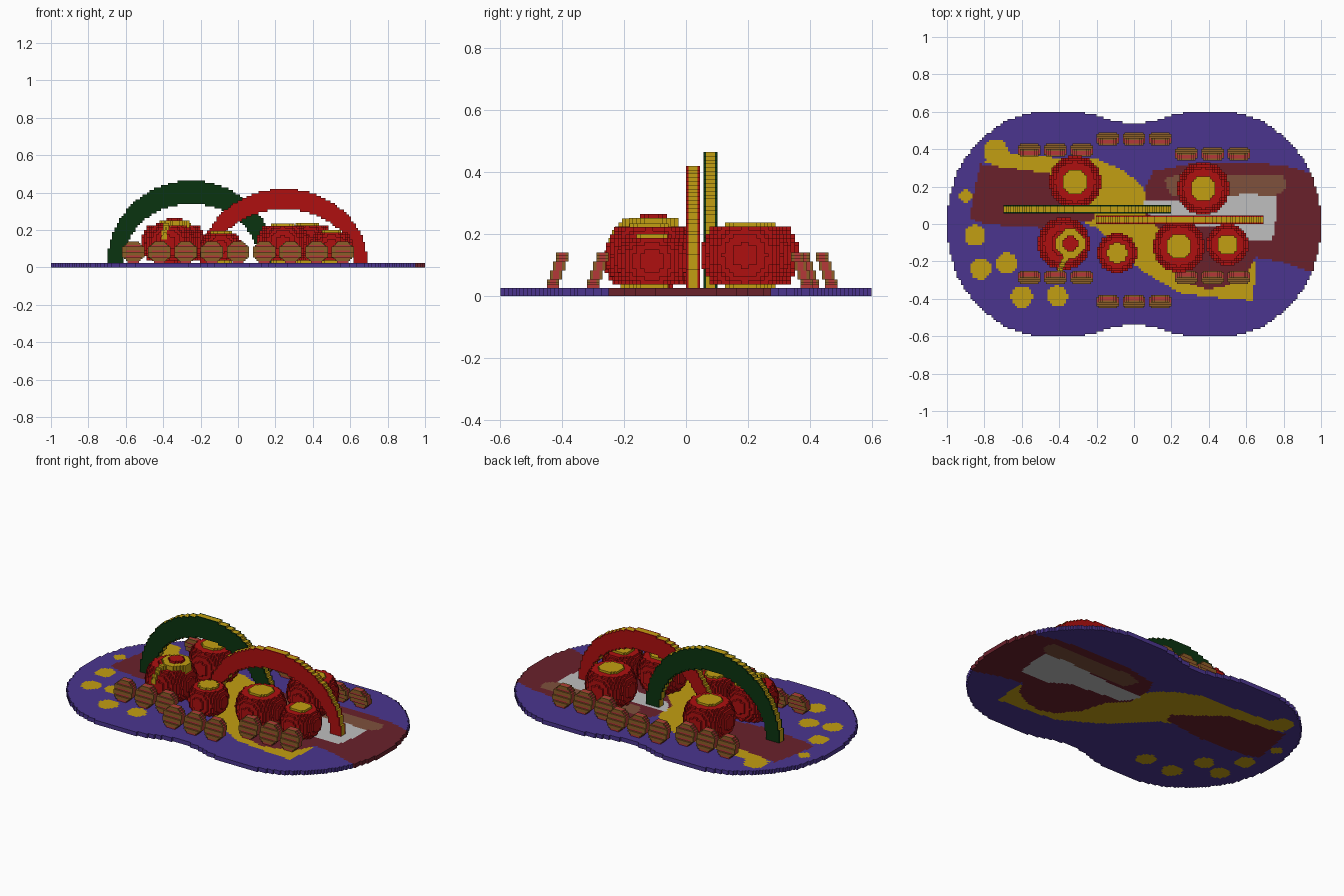
import bpy, math
from mathutils import Vector

old = bpy.data.objects.get("Cube")
if old:
    bpy.data.objects.remove(old, do_unlink=True)

PALETTE = [("purple", (.070, .036, .275)), ("yellow", (.54, .345, .006)),
           ("maroon", (.142, .015, .024)), ("pale grey", (.52, .52, .52)),
           ("brown", (.21, .082, .045)), ("red", (.43, .005, .005)),
           ("dark green", (.003, .034, .005)), ("coral", (.46, .040, .040)),
           ("tan", (.26, .114, .021))]
PURPLE, YELLOW, MAROON, GREY, BROWN, RED, GREEN, CORAL, TAN = range(9)
MATS = []
for label, rgb in PALETTE:
    m = bpy.data.materials.new(label)
    m.use_nodes = True
    m.diffuse_color = (*rgb, 1)
    bsdf = m.node_tree.nodes["Principled BSDF"]
    bsdf.inputs["Base Color"].default_value = (*rgb, 1)
    bsdf.inputs["Roughness"].default_value = .8
    MATS.append(m)

# Unit-cell corners of each of the six cube sides
SIDES = {(1, 0, 0): ((1, 0, 0), (1, 1, 0), (1, 1, 1), (1, 0, 1)),
         (-1, 0, 0): ((0, 0, 0), (0, 0, 1), (0, 1, 1), (0, 1, 0)),
         (0, 1, 0): ((0, 1, 0), (0, 1, 1), (1, 1, 1), (1, 1, 0)),
         (0, -1, 0): ((0, 0, 0), (1, 0, 0), (1, 0, 1), (0, 0, 1)),
         (0, 0, 1): ((0, 0, 1), (1, 0, 1), (1, 1, 1), (0, 1, 1)),
         (0, 0, -1): ((0, 0, 0), (0, 1, 0), (1, 1, 0), (1, 0, 0))}


def voxels(name, lo, hi, step, rule):
    """Block model: rule(x, y, z) gives a colour index, or None for empty."""
    n = [max(1, round((hi[a] - lo[a]) / step[a])) for a in range(3)]
    size = [(hi[a] - lo[a]) / n[a] for a in range(3)]
    cells = {}
    for i in range(n[0]):
        for j in range(n[1]):
            for k in range(n[2]):
                c = rule(*(lo[a] + (v + .5) * size[a] for a, v in enumerate((i, j, k))))
                if c is not None:
                    cells[i, j, k] = c
    verts, faces, cols = {}, [], []
    for (i, j, k), c in cells.items():
        for (dx, dy, dz), corners in SIDES.items():
            if (i + dx, j + dy, k + dz) in cells:
                continue
            faces.append([verts.setdefault((i + p, j + q, k + r), len(verts))
                          for p, q, r in corners])
            cols.append(c)
    mesh = bpy.data.meshes.new(name)
    mesh.from_pydata([[lo[a] + v[a] * size[a] for a in range(3)] for v in verts], [], faces)
    used = sorted(set(cols))
    for c in used:
        mesh.materials.append(MATS[c])
    for poly, c in zip(mesh.polygons, cols):
        poly.material_index = used.index(c)
    ob = bpy.data.objects.new(name, mesh)
    bpy.context.collection.objects.link(ob)
    return ob


def inside(x, y, poly):
    hit = False
    for (x1, y1), (x2, y2) in zip(poly, poly[1:] + poly[:1]):
        if (y1 > y) != (y2 > y) and x < (x2 - x1) * (y - y1) / (y2 - y1) + x1:
            hit = not hit
    return hit


# Base: peanut outline with painted patches running right through
OUTLINE = [(0, .535), (.1, .55), (.2, .58), (.3, .6), (.45, .605), (.58, .59), (.7, .545),
           (.8, .47), (.9, .36), (.95, .27), (.99, .13), (1.0, .05)]
PATCHES = [
    (GREY, [(.04, .13), (.3, .13), (.6, .16), (.76, .15), (.76, .03), (.74, -.09),
            (.55, -.09), (.45, -.02), (.1, .02)]),
    (BROWN, [(.16, .24), (.25, .27), (.8, .26), (.82, .2), (.76, .15), (.2, .15)]),
    (MAROON, [(.06, .2), (.1, .28), (.3, .32), (.62, .33), (.81, .31), (.92, .28), (1.1, .2),
              (1.1, -.27), (.93, -.25), (.78, -.2), (.65, -.18), (.6, -.27), (.5, -.33),
              (.4, -.35), (.3, -.32), (.2, -.2), (.16, -.05), (.06, .05)]),
    (MAROON, [(-.82, .32), (-.6, .29), (-.45, .27), (-.3, .15), (-.2, .08), (-.22, .02),
              (-.5, -.02), (-.8, 0), (-.88, .03), (-.84, .25)]),
    (YELLOW, [(-.76, .4), (-.66, .38), (-.5, .36), (-.35, .35), (-.2, .35), (-.05, .28),
              (.05, .2), (.08, .1), (.3, -.1), (.65, -.2), (.64, -.41), (.4, -.39), (.25, -.37),
              (.06, -.26), (-.02, -.2), (-.2, -.02), (-.5, .1), (-.7, .3), (-.8, .33)])]
DOTS = [(-.74, .39, .065), (-.9, .15, .036), (-.85, -.06, .056), (-.82, -.24, .056),
        (-.68, -.21, .056), (-.6, -.39, .058), (-.41, -.385, .056)]


def base_rule(x, y, z):
    for (x1, h1), (x2, h2) in zip(OUTLINE, OUTLINE[1:]):
        if x1 <= abs(x) <= x2:
            if abs(y) > h1 + (h2 - h1) * (abs(x) - x1) / (x2 - x1):
                return None
    for colour, poly in PATCHES:
        if inside(x, y, poly):
            return colour
    if any(math.hypot(x - a, y - b) < r for a, b, r in DOTS):
        return YELLOW
    return PURPLE


FLOOR = .025
voxels("base", (-1, -.6, 0), (1, .6, FLOOR), (.0125, .0125, FLOOR), base_rule)


# Arches: coloured side skins around a yellow core
def arch(name, cx, y0, y1, outer, inner, colour):
    mid, half = (y0 + y1) / 2, (y1 - y0) / 2

    def rule(x, y, z):
        u, w = x - cx, z - FLOOR
        if math.hypot(u / outer[0], w / outer[1]) > 1 or math.hypot(u / inner[0], w / inner[1]) < 1:
            return None
        return colour if abs(y - mid) > half * .7 else YELLOW
    voxels(name, (cx - outer[0], y0, FLOOR), (cx + outer[0], y1, FLOOR + outer[1]),
           (.0125, .0075, .0125), rule)


arch("green_arch", -.25, .057, .102, (.448, .44), (.36, .315), GREEN)
arch("red_arch", .245, 0, .045, (.447, .395), (.375, .285), RED)


# Round pods: flattened balls with a cap disc at both ends
def pod(name, cx, cy, r, cap):
    half = .67 * r + .0125
    zc = FLOOR + half

    def rule(x, y, z):
        d, h = math.hypot(x - cx, y - cy), abs(z - zc)
        if h > half - .0125:
            return cap if d < r * .5 else None
        return RED if math.hypot(d, h) < r else None
    voxels(name, (cx - r, cy - r, FLOOR), (cx + r, cy + r, FLOOR + 2 * half),
           (.0125, .0125, .0125), rule)


PODS = [(-.315, .225, .14), (.37, .19, .14), (-.09, -.155, .108), (.24, -.12, .138),
        (.5, -.11, .112)]
for i, (x, y, r) in enumerate(PODS):
    pod(f"pod_{i + 1}", x, y, r, YELLOW)
pod("ringed_pod", -.375, -.105, .14, RED)


# Raised ring and hanging ribbon on the ringed pod
def ring_rule(x, y, z):
    d = math.hypot(x + .34, y + .105)
    if d < .042:
        return RED
    return YELLOW if d < .078 and z < .2525 else None


def ribbon_rule(x, y, z):
    d = (Vector((x, y, z)) - Vector((-.375, -.105, .131))).length
    return YELLOW if .125 < d < .15 and abs(x + .375 - (y + .2) * .5) < .016 else None


voxels("pod_ring", (-.42, -.185, .2), (-.26, -.025, .265), (.0125, .0125, .0125), ring_rule)
voxels("pod_ribbon", (-.43, -.25, .15), (-.33, -.165, .25), (.01, .01, .0125), ribbon_rule)


# Border beads: octagonal slabs in four steps leaning inwards
def bead(name, cx, cy):
    side = math.copysign(1, cy)

    def rule(x, y, z):
        step = int((z - FLOOR) / .02875)
        dy = abs(y - cy - side * (.015 - .01 * step))
        dx = abs(x - cx)
        if dy > .02 or dx + abs(z - .0825) > .085:
            return None
        row = int((z - FLOOR) / .00958)
        striped = row % 3 == 0 and dx < .042
        return TAN if dy > .012 and not striped else CORAL
    voxels(name, (cx - .06, cy - .04, FLOOR), (cx + .06, cy + .04, .14),
           (.01, .005, .00958), rule)


for label, y_front, y_back, start in (("right", -.285, .395, -.56), ("middle", -.415, .455, -.14),
                                      ("left", -.285, .375, .28)):
    for i in range(3):
        bead(f"front_{label}_bead_{i + 1}", start + .14 * i, y_front)
        bead(f"back_{label}_bead_{i + 1}", start + .14 * i, y_back)
